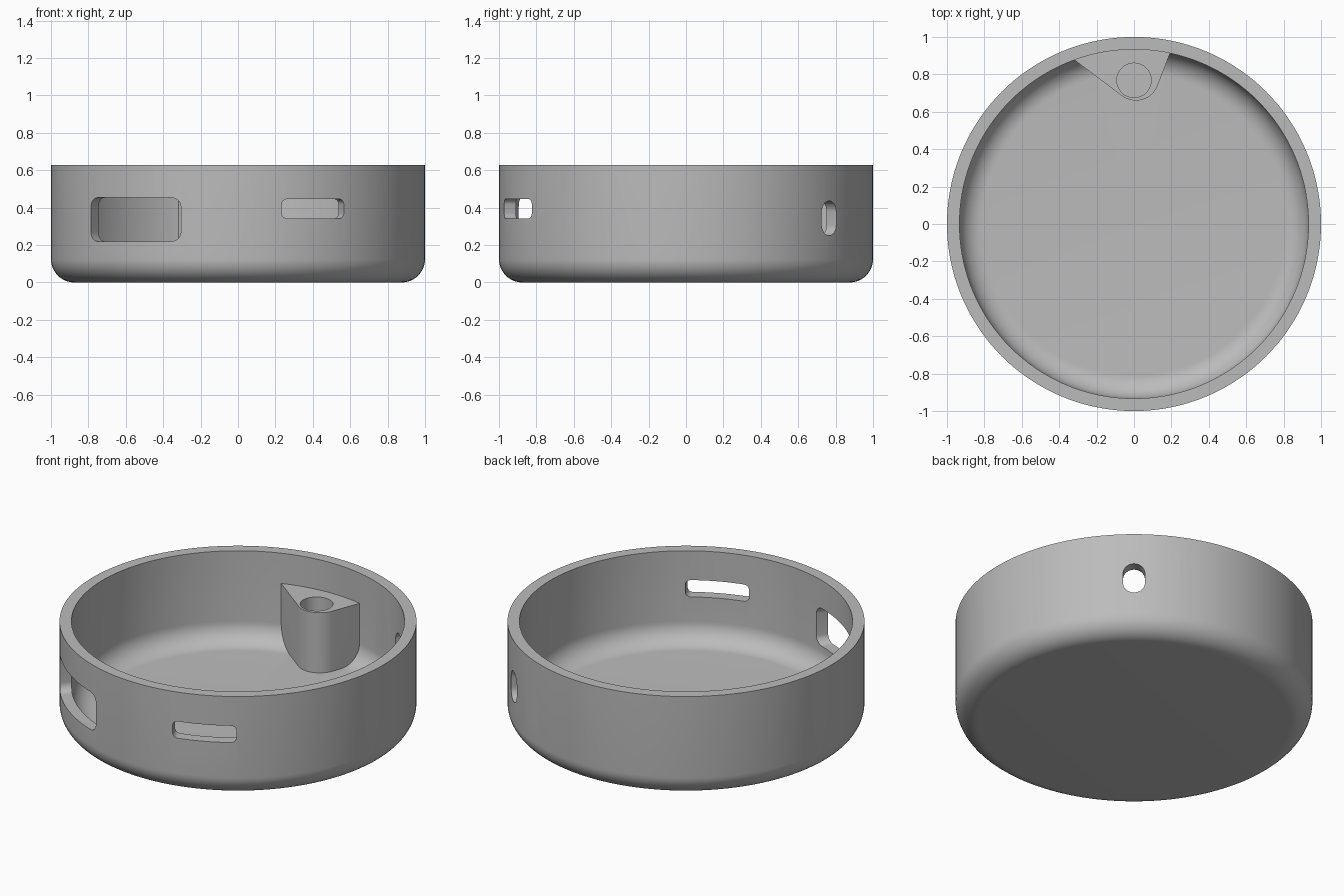
import bpy, bmesh
from math import sin, cos, radians, pi
from mathutils import Matrix, Vector

old = bpy.data.objects.get("Cube")
if old:
    bpy.data.objects.remove(old, do_unlink=True)

GREY = (0.5, 0.5, 0.5, 1.0)
grey = bpy.data.materials.new("plain grey")
grey.use_nodes = True
grey.diffuse_color = GREY
grey.node_tree.nodes["Principled BSDF"].inputs["Base Color"].default_value = GREY

HEIGHT, R_OUT, R_IN, FLOOR, FILLET = 0.627, 1.0, 0.933, 0.068, 0.125


def arc(cx, cy, r, start, end, steps):
    """Points on an arc, angles in degrees."""
    angles = [radians(start + (end - start) * i / steps) for i in range(steps + 1)]
    return [(cx + r * cos(a), cy + r * sin(a)) for a in angles]


def make_object(name, bm):
    bmesh.ops.recalc_face_normals(bm, faces=bm.faces)
    mesh = bpy.data.meshes.new(name)
    bm.to_mesh(mesh)
    bm.free()
    mesh.materials.append(grey)
    obj = bpy.data.objects.new(name, mesh)
    bpy.context.collection.objects.link(obj)
    return obj


def prism(name, outline, depth, matrix=Matrix()):
    """Extrude a flat outline along its local z, then place it."""
    bm = bmesh.new()
    face = bm.faces.new([bm.verts.new((x, y, 0)) for x, y in outline])
    new = bmesh.ops.extrude_face_region(bm, geom=[face])["geom"]
    bmesh.ops.translate(bm, vec=(0, 0, depth),
                        verts=[v for v in new if isinstance(v, bmesh.types.BMVert)])
    bm.transform(matrix)
    return make_object(name, bm)


def lathe(name, profile, steps=144):
    """Revolve a profile whose two ends lie on the z axis."""
    bm = bmesh.new()
    verts = [bm.verts.new((r, 0, z)) for r, z in profile]
    edges = [bm.edges.new(pair) for pair in zip(verts, verts[1:])]
    bmesh.ops.spin(bm, geom=verts + edges, cent=(0, 0, 0), axis=(0, 0, 1),
                   angle=2 * pi, steps=steps, use_duplicate=False)
    bmesh.ops.remove_doubles(bm, verts=bm.verts, dist=1e-5)
    return make_object(name, bm)


def combine(target, tool, operation):
    mod = target.modifiers.new(operation.title(), "BOOLEAN")
    mod.operation, mod.solver, mod.object = operation, "EXACT", tool
    bpy.context.view_layer.objects.active = target
    bpy.ops.object.modifier_apply(modifier=mod.name)
    bpy.data.objects.remove(tool, do_unlink=True)


def wall_slot(angle, width, z_low, z_high, radius):
    """Rounded slot cutter pointing radially out through the wall."""
    w, h = width / 2 - radius, (z_high - z_low) / 2 - radius
    outline = []
    for i, (sx, sy) in enumerate([(1, 1), (-1, 1), (-1, -1), (1, -1)]):
        outline += arc(sx * w, sy * h, radius, 90 * i, 90 * i + 90, 8)
    a = radians(angle)
    out, side = Vector((cos(a), sin(a), 0)), Vector((-sin(a), cos(a), 0))
    matrix = Matrix((side, Vector((0, 0, 1)), out)).transposed().to_4x4()
    matrix.translation = out * 0.78 + Vector((0, 0, (z_low + z_high) / 2))
    return prism("slot_cutter", outline, 0.5, matrix)


# Round tray with rounded bottom edge, inside and out
profile = [(0, 0)]
profile += arc(R_OUT - FILLET, FILLET, FILLET, -90, 0, 12)
profile += [(R_OUT, HEIGHT), (R_IN, HEIGHT)]
profile += arc(R_IN - FILLET, FLOOR + FILLET, FILLET, 0, -90, 12)
profile += [(0, FLOOR)]
tray = lathe("round_tray", profile)

# Screw post growing out of the back wall
post_outline = arc(0.01, 0.785, 0.125, 233, 338, 16) + arc(0, 0, 0.952, 77.9, 110.7, 12)
post = prism("screw_post", post_outline, 0.39, Matrix.Translation((0, 0, 0.05)))
combine(tray, post, "UNION")
bore = prism("bore_cutter", arc(0, 0.768, 0.092, 0, 352.5, 47), 0.5,
             Matrix.Translation((0, 0, 0.08)))
combine(tray, bore, "DIFFERENCE")

# Wall openings: wide port, narrow slot, two upright holes
for opening in [
    (235.2, 0.585, 0.22, 0.453, 0.05),
    (294, 0.364, 0.342, 0.446, 0.03),
    (50, 0.122, 0.25, 0.436, 0.0605),
    (65, 0.122, 0.25, 0.436, 0.0605),
]:
    combine(tray, wall_slot(*opening), "DIFFERENCE")

# Smooth curved walls, crisp edges
bpy.ops.object.select_all(action="DESELECT")
tray.select_set(True)
bpy.context.view_layer.objects.active = tray
bpy.ops.object.shade_smooth_by_angle(angle=radians(30))
